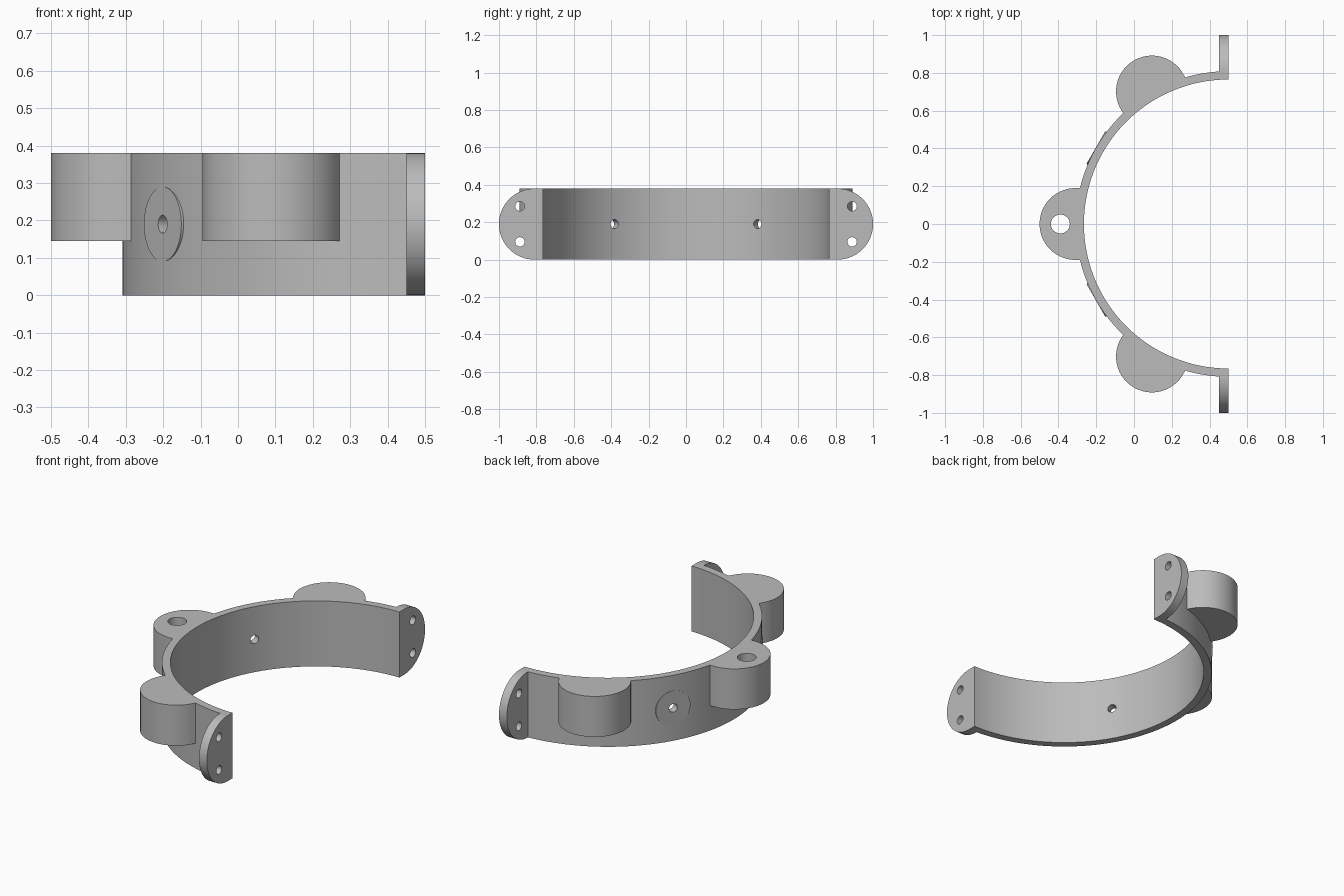
import bpy, bmesh
from math import pi, sin, cos, asin, radians
from mathutils import Matrix

cube = bpy.data.objects.get("Cube")
if cube:
    bpy.data.objects.remove(cube)

CX = 0.5                    # the ring axis lies on the open side
R_IN, R_OUT = 0.765, 0.809
HEIGHT, BOSS_Z, BOSS_R = 0.38, 0.145, 0.19
MID = HEIGHT / 2

grey = bpy.data.materials.new("plain grey")
grey.use_nodes = True
grey.diffuse_color = (0.5, 0.5, 0.5, 1)
grey.node_tree.nodes["Principled BSDF"].inputs["Base Color"].default_value = (0.5, 0.5, 0.5, 1)


def arc(r, a0, a1, n, cx=0, cy=0):
    steps = [a0 + (a1 - a0) * i / n for i in range(n + 1)]
    return [(cx + r * cos(a), cy + r * sin(a)) for a in steps]


def prism(name, points, w0, w1, matrix):
    """Extrude a flat outline from w0 to w1 along its local z."""
    bm = bmesh.new()
    face = bm.faces.new([bm.verts.new((u, v, w0)) for u, v in points])
    ext = bmesh.ops.extrude_face_region(bm, geom=[face])["geom"]
    top = [e for e in ext if isinstance(e, bmesh.types.BMVert)]
    bmesh.ops.translate(bm, verts=top, vec=(0, 0, w1 - w0))
    bm.transform(matrix)
    bmesh.ops.recalc_face_normals(bm, faces=bm.faces)
    mesh = bpy.data.meshes.new(name)
    bm.to_mesh(mesh)
    bm.free()
    mesh.materials.append(grey)
    obj = bpy.data.objects.new(name, mesh)
    bpy.context.collection.objects.link(obj)
    return obj


def rod(r, w0, w1, matrix, u=0, v=0):
    return prism("drill", arc(r, 0, 2 * pi, 40, u, v)[:-1], w0, w1, matrix)


def drill(obj, cutters):
    for c in cutters:
        c.hide_render = True
        mod = obj.modifiers.new("hole", 'BOOLEAN')
        mod.operation, mod.solver, mod.object = 'DIFFERENCE', 'EXACT', c
    bpy.context.view_layer.update()
    graph = bpy.context.evaluated_depsgraph_get()
    mesh = bpy.data.meshes.new_from_object(obj.evaluated_get(graph))
    obj.modifiers.clear()
    obj.data = mesh
    for c in cutters:
        bpy.data.objects.remove(c)


def around(degrees):
    return Matrix.Translation((CX, 0, 0)) @ Matrix.Rotation(radians(degrees), 4, 'Z')


def radial(degrees):
    """Local z points outward from the ring axis at mid height."""
    return around(degrees) @ Matrix.Translation((0, 0, MID)) @ Matrix.Rotation(pi / 2, 4, 'Y')


parts = []

# Half ring band with two radial screw holes
outline = arc(R_OUT, pi / 2, 3 * pi / 2, 96) + arc(R_IN, 3 * pi / 2, pi / 2, 96)
band = prism("half_ring", outline, 0, HEIGHT, around(0))
drill(band, [rod(0.024, 0.6, 1, radial(a)) for a in (150, 210)])
parts.append(band)

# Three bosses with vertical pin holes
half = asin(BOSS_R / 0.79)
boss_outline = arc(BOSS_R, -pi / 2, pi / 2, 48, 0.81) + arc(0.79, half, -half, 16)
for name, a in (("back", 120), ("middle", 180), ("front", 240)):
    boss = prism(name + "_boss", boss_outline, BOSS_Z, HEIGHT, around(a))
    drill(boss, [rod(0.05, 0, 0.5, around(a), 0.89)])
    parts.append(boss)

# Flat round pads around the radial holes
for name, a in (("back", 150), ("front", 210)):
    pad = rod(0.1, 0.795, 0.81, radial(a))
    pad.name = name + "_screw_pad"
    drill(pad, [rod(0.024, 0.6, 1, radial(a))])
    parts.append(pad)

# Rounded end flanges with two bolt holes each
flange_outline = [(0.795, 0)] + arc(MID, -pi / 2, pi / 2, 48, 0.81, MID) + [(0.795, HEIGHT)]
for name, s in (("back", 1), ("front", -1)):
    side = Matrix(((0, 0, 1, CX), (s, 0, 0, 0), (0, 1, 0, 0), (0, 0, 0, 1)))
    flange = prism(name + "_flange", flange_outline, -0.05, 0, side)
    drill(flange, [rod(0.025, -0.2, 0.2, side, 0.888, z) for z in (0.095, 0.285)])
    parts.append(flange)

# Smooth curved walls, crisp edges
bpy.ops.object.select_all(action='DESELECT')
for p in parts:
    p.select_set(True)
bpy.context.view_layer.objects.active = band
bpy.ops.object.shade_smooth_by_angle(angle=radians(30))
